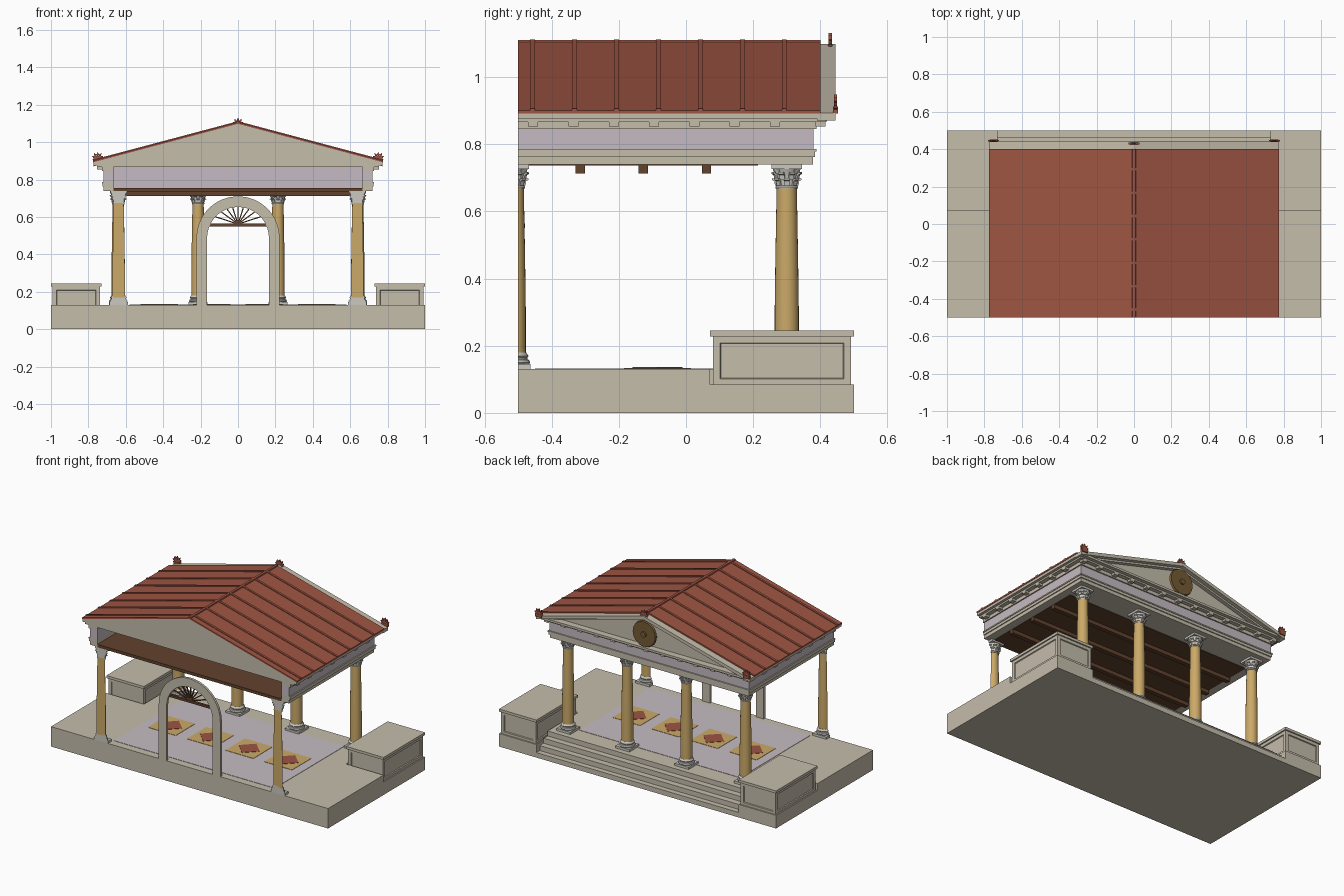
import bpy, bmesh, math
from mathutils import Matrix, Vector

if "Cube" in bpy.data.objects:
    bpy.data.objects.remove(bpy.data.objects["Cube"], do_unlink=True)


def material(name, rgb):
    m = bpy.data.materials.new(name)
    m.use_nodes = True
    m.diffuse_color = (*rgb, 1)
    m.node_tree.nodes["Principled BSDF"].inputs["Base Color"].default_value = (*rgb, 1)
    return m


STONE = material("cream stone", (.56, .51, .41))
MARBLE = material("pale marble", (.60, .58, .53))
GOLD = material("golden stone", (.60, .40, .14))
LILAC = material("lilac plaster", (.56, .50, .54))
RED = material("terracotta", (.34, .09, .056))
WOOD = material("dark wood", (.12, .054, .026))
BRONZE = material("bronze", (.18, .105, .035))


def finish(name, bm, mat, smooth=False, cut=None):
    """Turn a bmesh into an object, optionally sliced flat at y = cut."""
    bmesh.ops.recalc_face_normals(bm, faces=bm.faces)
    if cut is not None:
        bmesh.ops.bisect_plane(bm, geom=bm.verts[:] + bm.edges[:] + bm.faces[:],
                               plane_co=(0, cut, 0), plane_no=(0, 1, 0), clear_inner=True)
        bmesh.ops.holes_fill(bm, edges=[e for e in bm.edges if e.is_boundary], sides=0)
        bmesh.ops.recalc_face_normals(bm, faces=bm.faces)
    if smooth:
        for f in bm.faces:
            f.smooth = True
        for e in bm.edges:
            e.smooth = e.is_manifold and e.calc_face_angle(0) < math.radians(35)
    me = bpy.data.meshes.new(name)
    bm.to_mesh(me)
    bm.free()
    me.materials.append(mat)
    ob = bpy.data.objects.new(name, me)
    bpy.context.collection.objects.link(ob)
    return ob


def add_box(bm, x0, x1, y0, y1, z0, z1):
    size = Matrix.Diagonal((x1 - x0, y1 - y0, z1 - z0, 1))
    centre = Matrix.Translation(((x0 + x1) / 2, (y0 + y1) / 2, (z0 + z1) / 2))
    return bmesh.ops.create_cube(bm, size=1, matrix=centre @ size)["verts"]


def add_prism(bm, pts, a, b, axis="y", matrix=Matrix()):
    """Extrude a closed profile along x or y between a and b."""
    place = (lambda u, v, t: (u, t, v)) if axis == "y" else (lambda u, v, t: (t, u, v))
    rings = [[bm.verts.new(matrix @ Vector(place(u, v, t))) for u, v in pts] for t in (a, b)]
    for ring in rings:
        bm.faces.new(ring)
    for i in range(len(pts)):
        j = (i + 1) % len(pts)
        bm.faces.new((rings[0][i], rings[0][j], rings[1][j], rings[1][i]))


def add_lathe(bm, pts, x, y, n=24):
    rings = [[bm.verts.new((x + r * math.cos(math.tau * k / n), y + r * math.sin(math.tau * k / n), z))
              for k in range(n)] for r, z in pts]
    for lo, hi in zip(rings, rings[1:]):
        for k in range(n):
            bm.faces.new((lo[k], lo[(k + 1) % n], hi[(k + 1) % n], hi[k]))
    bm.faces.new(rings[0])
    bm.faces.new(rings[-1])


def box(name, mat, *dims):
    bm = bmesh.new()
    add_box(bm, *dims)
    return finish(name, bm, mat)


def prism(name, mat, pts, a, b, axis="y"):
    bm = bmesh.new()
    add_prism(bm, pts, a, b, axis)
    return finish(name, bm, mat)


# Platform with steps down at the back
FLOOR, CUT, EDGE = .13, -.5, .73
steps = [(CUT, 0)]
steps += [(.5, 0), (.5, .0325), (.465, .0325), (.465, .065), (.425, .065),
          (.425, .0975), (.385, .0975), (.385, FLOOR), (CUT, FLOOR)]
prism("stepped_platform", STONE, steps, -EDGE, EDGE, "x")

# End wings and panelled pedestals
for side, label in ((1, "left"), (-1, "right")):
    x0, x1 = sorted((side * EDGE, side * 1.0))
    box(label + "_platform_wing", STONE, x0, x1, CUT, .072, 0, FLOOR)
    box(label + "_pedestal_foot", STONE, x0, x1, .072, .5, 0, .085)
    bm = bmesh.new()
    add_box(bm, x0 + .008, x1 - .008, .08, .492, .08, .23)
    sides = [f for f in bm.faces if abs(f.normal.z) < .5]
    bmesh.ops.inset_individual(bm, faces=sides, thickness=.03)
    bmesh.ops.inset_individual(bm, faces=sides, thickness=.004, depth=-.006)
    finish(label + "_pedestal", bm, STONE)
    box(label + "_pedestal_cap", STONE, x0, x1, .072, .5, .228, .245)

# Floor mosaic
box("floor_panel", LILAC, -.58, .58, -.45, .27, FLOOR, FLOOR + .002)
for i in range(4):
    x, y = (i - 1.5) * .28, -.085
    box(f"floor_square_{i}", GOLD, x - .1, x + .1, y - .1, y + .1, FLOOR, FLOOR + .004)
    bm = bmesh.new()
    bmesh.ops.create_cone(bm, cap_ends=True, segments=4, radius1=.075, radius2=.075, depth=.004,
                          matrix=Matrix.Translation((x, y, FLOOR + .004)))
    finish(f"floor_diamond_{i}", bm, RED)


# Columns with leafy capitals
def column(name, x, y, cut=None):
    bm = bmesh.new()
    add_lathe(bm, [(.036, .17), (.036, .3), (.034, .45), (.030, .675)], x, y)
    finish(name + "_shaft", bm, GOLD, True, cut)
    bm = bmesh.new()
    add_box(bm, x - .05, x + .05, y - .05, y + .05, FLOOR, .145)
    add_lathe(bm, [(.046, .145), (.049, .15), (.046, .157), (.041, .16),
                   (.041, .165), (.044, .169), (.041, .174), (.037, .18)], x, y)
    finish(name + "_base", bm, MARBLE, True, cut)
    bm = bmesh.new()
    add_lathe(bm, [(.033, .668), (.034, .673), (.031, .677), (.033, .705), (.042, .727)], x, y)
    add_box(bm, x - .045, x + .045, y - .045, y + .045, .727, .74)
    for tier, count in enumerate((8, 8, 4)):
        z, r = .677 + tier * .018, .030 + tier * .002
        leaf = [(r, z), (r + .005, z), (r + .007, z + .013), (r + .014, z + .017),
                (r + .013, z + .022), (r + .004, z + .021)]
        for k in range(count):
            turn = math.tau * (k + (tier != 0) * .5) / count
            add_prism(bm, leaf, -.008, .008, "y",
                      Matrix.Translation((x, y, 0)) @ Matrix.Rotation(turn, 4, "Z"))
    finish(name + "_capital", bm, MARBLE, True, cut)


for i in range(4):
    column(f"back_column_{i}", (i - 1.5) * .427, .3)
for side, label in ((1, "left"), (-1, "right")):
    column(label + "_front_column", side * .638, -.513, CUT)

# Free-standing front arch
SPRING, OUT, IN = .488, .222, .165
arc = [math.pi * k / 32 for k in range(33)]
outline = [(OUT, FLOOR)] + [(OUT * math.cos(a), SPRING + OUT * math.sin(a)) for a in arc] + [(-OUT, FLOOR)]
outline += [(-IN, FLOOR)] + [(-IN * math.cos(a), SPRING + IN * math.sin(a)) for a in arc] + [(IN, FLOOR)]
prism("front_arch", STONE, outline, CUT, -.484)

# Fan light inside the arch
bm = bmesh.new()
add_box(bm, -.152, .152, -.496, -.48, .55, .564)
hub = .562
add_prism(bm, [(.02 * math.cos(a), hub + .02 * math.sin(a)) for a in arc[::2]], -.494, -.484)
for k in range(1, 10):
    a, h = math.pi * k / 10, hub - SPRING
    reach = -h * math.sin(a) + math.sqrt(IN ** 2 - (h * math.cos(a)) ** 2)
    spin = Matrix.Translation((0, 0, hub)) @ Matrix.Rotation(-a, 4, "Y")
    add_prism(bm, [(0, -.003), (reach, -.003), (reach, .003), (0, .003)], -.493, -.485, "y", spin)
finish("fan_light", bm, WOOD)

# Entablature layers wrap both sides and the back; the front stays open
layers = [("architrave_lower", STONE, .718, .74, .762), ("architrave_upper", STONE, .724, .762, .778),
          ("architrave_lip", STONE, .728, .778, .786), ("frieze", LILAC, .72, .786, .845),
          ("bed_moulding", STONE, .728, .845, .868)]
WALL = .665
for name, mat, out, z0, z1 in layers:
    bm = bmesh.new()
    back = out - .34
    add_box(bm, -out, -WALL, CUT, back, z0, z1)
    add_box(bm, WALL, out, CUT, back, z0, z1)
    add_box(bm, -WALL, WALL, .325, back, z0, z1)
    finish(name, bm, mat)
box("attic_lining", LILAC, -WALL, WALL, .315, .325, .756, .868)
box("back_soffit", STONE, -WALL, WALL, .215, .325, .74, .756)

# Bracket blocks under the cornice
bm = bmesh.new()
for k in range(7):
    y = -.455 + k * .12
    for s in (-1, 1):
        add_box(bm, s * .74 - .015, s * .74 + .015, y - .015, y + .015, .853, .868)
for k in range(13):
    x = (k - 6) * .12
    add_box(bm, x - .015, x + .015, .385, .415, .853, .868)
finish("cornice_brackets", bm, STONE)
box("cornice_lower", STONE, -.755, .755, CUT, .415, .866, .878)
box("cornice_upper", STONE, -.772, .772, CUT, .438, .876, .89)

# Timber ceiling and beams
box("ceiling", WOOD, -WALL, WALL, CUT, .215, .737, .756)
for k in range(3):
    y = -.315 + k * .188
    box(f"ceiling_beam_{k}", WOOD, -WALL, WALL, y - .014, y + .014, .713, .74)

# Gable, raking cornices and roof
EAVE, TOP, HALF = .893, 1.098, .772
RISE = (TOP - EAVE) / HALF
prism("gable", STONE, [(-HALF, .888), (HALF, .888), (HALF, EAVE), (0, TOP), (-HALF, EAVE)], CUT, .395)


def chevron(top, thick, half=HALF):
    low = top - RISE * half
    return [(-half, low), (0, top), (half, low), (half, low - thick), (0, top - thick), (-half, low - thick)]


prism("raking_cornice", STONE, chevron(TOP, .022), .39, .445)
prism("raking_moulding", STONE, chevron(TOP - .02, .014, .74), .39, .42)
prism("roof", RED, chevron(TOP + .009, .01, .776), CUT, .4)
bm = bmesh.new()
for k in range(7):
    y = -.457 + k * .125
    add_prism(bm, chevron(TOP + .014, .008, .776), y - .007, y + .007)
finish("roof_ribs", bm, RED)
prism("ridge_tile", RED, [(-.012, TOP), (.012, TOP), (.008, TOP + .013), (-.008, TOP + .013)], CUT, .4)

# Bronze shield on the back pediment
bm = bmesh.new()
for r, d in ((.085, .012), (.018, .022)):
    bmesh.ops.create_cone(bm, cap_ends=True, segments=32, radius1=r, radius2=r * .95, depth=d,
                          matrix=Matrix.Translation((0, .422 + d / 2, .975)) @ Matrix.Rotation(-math.pi / 2, 4, "X"))
bmesh.ops.create_cone(bm, cap_ends=True, segments=16, radius1=.05, radius2=.05, depth=.03,
                      matrix=Matrix.Translation((0, .408, .975)) @ Matrix.Rotation(-math.pi / 2, 4, "X"))
finish("pediment_shield", bm, BRONZE, True)

# Palmette ornaments on the corners and peak
for name, x, y, z in (("left", .75, .445, .908), ("right", -.75, .445, .908), ("peak", 0, .43, 1.092)):
    bm = bmesh.new()
    add_box(bm, x - .022, x + .022, y - .007, y + .007, z - .016, z + .004)
    for k in range(7):
        a = math.pi * k / 6
        size = .028 + .012 * math.sin(a)
        petal = [(0, -.002), (size * .7, -.006), (size, 0), (size * .7, .006), (0, .002)]
        spin = Matrix.Translation((x, 0, z)) @ Matrix.Rotation(-a, 4, "Y")
        add_prism(bm, petal, y - .005, y + .005, "y", spin)
    finish(name + "_ornament", bm, RED)
